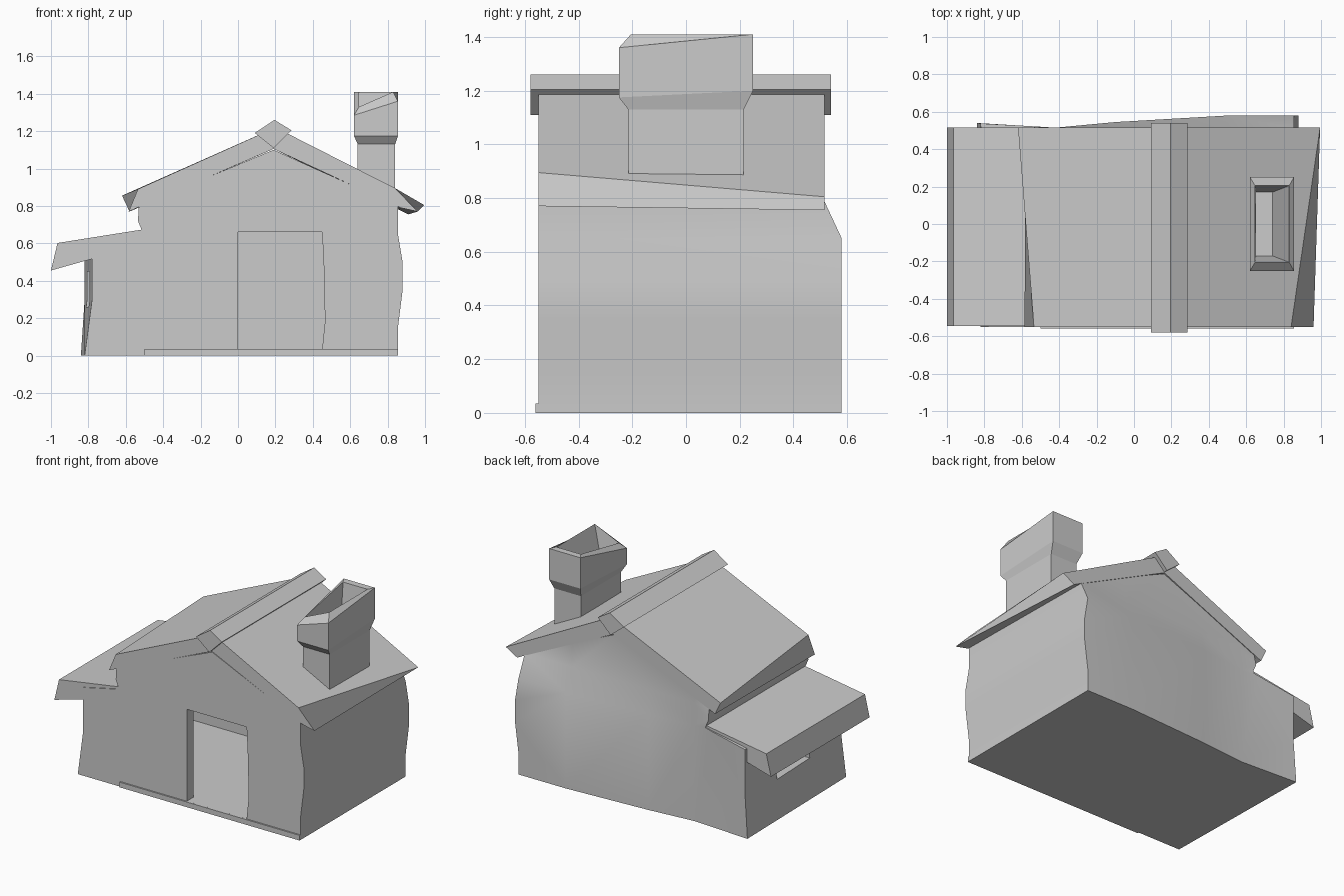
import bpy, bmesh
from mathutils import Vector

if "Cube" in bpy.data.objects:
    bpy.data.objects.remove(bpy.data.objects["Cube"])


def loft(name, rings):
    """Skin a list of equal-length point rings and cap both ends."""
    bm = bmesh.new()
    vs = [[bm.verts.new(p) for p in ring] for ring in rings]
    n = len(vs[0])
    for a, b in zip(vs, vs[1:]):
        for i in range(n):
            j = (i + 1) % n
            bm.faces.new((a[i], a[j], b[j], b[i]))
    bm.faces.new(vs[0])
    bm.faces.new(vs[-1])
    bmesh.ops.recalc_face_normals(bm, faces=bm.faces)
    mesh = bpy.data.meshes.new(name)
    bm.to_mesh(mesh)
    bm.free()
    ob = bpy.data.objects.new(name, mesh)
    bpy.context.collection.objects.link(ob)
    return ob


def prism(name, front, y0, y1, back=None):
    """Run an xz profile from y0 to y1, optionally changing shape at the back."""
    return loft(name, [[(x, y0, z) for x, z in front],
                       [(x, y1, z) for x, z in back or front]])


def rect(x0, x1, z0, z1):
    return [(x0, z0), (x1, z0), (x1, z1), (x0, z1)]


def back_line(x):
    """Bowed outline of the lower rear wall."""
    pts = [(-.9, .545), (-.42, .515), (-.1, .545), (.5, .58), (.9, .58)]
    for (xa, ya), (xb, yb) in zip(pts, pts[1:]):
        if x <= xb:
            return ya + (yb - ya) * (x - xa) / (xb - xa)
    return pts[-1][1]


# walls: bulging profile, with the rear bent after slicing
walls = prism("walls", [(-.82, 0), (.855, 0), (.855, .15), (.88, .35), (.88, .5),
                        (.855, .65), (.855, .8), (.19, 1.1), (-.53, .8), (-.535, .72),
                        (-.51, .66), (-.78, .6), (-.78, .3)], -.55, .5)
bm = bmesh.new()
bm.from_mesh(walls.data)
for co, no in [((0, 0, .65), (0, 0, 1)), ((0, 0, .8), (0, 0, 1)),
               ((-.42, 0, 0), (1, 0, 0)), ((-.1, 0, 0), (1, 0, 0)), ((.5, 0, 0), (1, 0, 0))]:
    bmesh.ops.bisect_plane(bm, geom=bm.verts[:] + bm.edges[:] + bm.faces[:], dist=1e-4,
                           plane_co=Vector(co), plane_no=Vector(no))
for v in bm.verts:
    if v.co.y > .4:
        v.co.y = .51 if v.co.z > .79 else back_line(v.co.x)
        if v.co.x < -.7:
            v.co.x -= .02 + .02 * (v.co.z > .1)
bmesh.ops.triangulate(bm, faces=bm.faces)
bm.to_mesh(walls.data)
bm.free()

# hollow room, doorway and side window
cutters = [
    prism("room_cutter", [(-.73, .035), (.78, .035), (.78, .75), (.19, 1.01), (-.46, .73),
                          (-.46, .58), (-.73, .53)], -.48, .44),
    prism("door_cutter", [(0, .0351), (.45, .0351), (.465, .18), (.46, .45), (.45, .66), (0, .66)],
          -.7, -.4),
    prism("window_cutter", rect(-1, -.65, .26, .45), -.19, .18)]
bpy.context.view_layer.objects.active = walls
walls.select_set(True)
for c in cutters:
    m = walls.modifiers.new("cut", 'BOOLEAN')
    m.operation, m.solver, m.object = 'DIFFERENCE', 'EXACT', c
    bpy.ops.object.modifier_apply(modifier=m.name)
    bpy.data.objects.remove(c)
bpy.ops.object.shade_smooth_by_angle(angle=.5)

# front sill
prism("door_sill", rect(-.5, .855, 0, .035), -.56, -.5)

# main roof slabs, with crooked eaves
prism("left_roof", [(.19, 1.215), (-.535, .89), (-.585, .77), (.19, 1.105)], -.55, .515,
      [(.19, 1.215), (-.62, .855), (-.58, .77), (.19, 1.105)])
prism("right_roof", [(.19, 1.225), (.84, .895), (.96, .77), (.87, .79), (.19, 1.105)], -.55, .515,
      [(.19, 1.225), (.995, .805), (.91, .755), (.86, .78), (.19, 1.105)])

# ridge beam and lean-to roof
prism("ridge_beam", [(.09, 1.19), (.195, 1.26), (.285, 1.205), (.19, 1.11)], -.58, .54)
prism("lean_to_roof", [(-.505, .675), (-.965, .602), (-1, .455), (-.78, .517), (-.505, .59)],
      -.545, .515)


# chimney: one skin up the outside, over the crooked rim and down the flue
def ring(x0, x1, y, zs):
    return list(zip((x0, x1, x1, x0), (-y, -y, y, y), zs))


loft("chimney", [ring(.64, .84, .215, [.8] * 4),
                 ring(.64, .84, .215, [1.13] * 4),
                 ring(.62, .855, .25, [1.175, 1.175, 1.2, 1.2]),
                 ring(.62, .855, .25, [1.285, 1.36, 1.41, 1.41]),
                 ring(.647, .83, .205, [1.33, 1.41, 1.41, 1.41]),
                 ring(.652, .74, .17, [1.1] * 4)])
